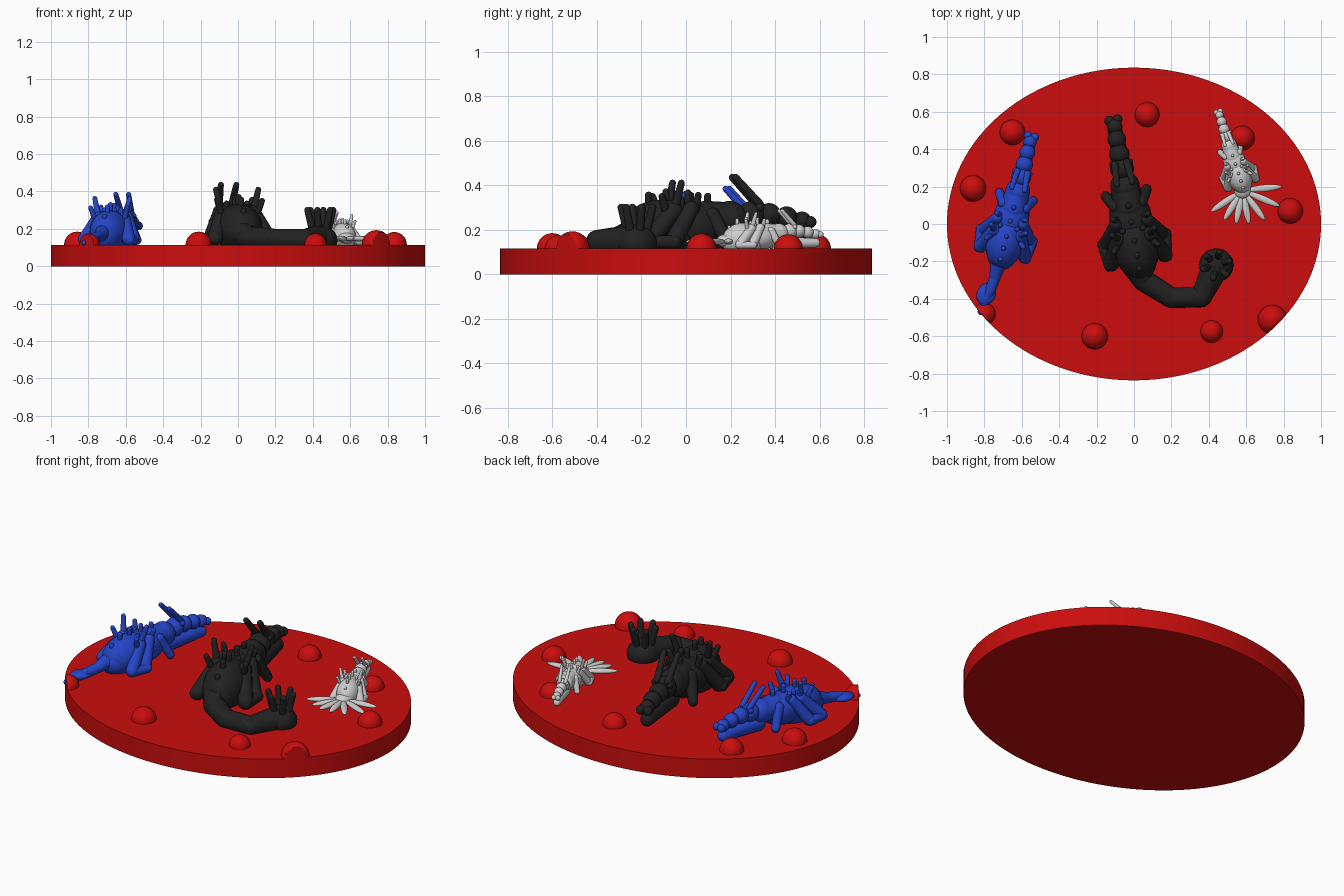
import bpy, bmesh, math
from mathutils import Vector, Matrix

cube = bpy.data.objects.get("Cube")
if cube:
    bpy.data.objects.remove(cube)

TOP, RX, RY = 0.115, 1.0, 0.836


def material(name, rgb):
    m = bpy.data.materials.new(name)
    m.use_nodes = True
    m.diffuse_color = (*rgb, 1)
    m.node_tree.nodes["Principled BSDF"].inputs["Base Color"].default_value = (*rgb, 1)
    return m


RED = material("red", (0.6, 0.004, 0.004))
BLACK = material("black", (0.016, 0.016, 0.016))
BLUE = material("blue", (0.018, 0.06, 0.58))
WHITE = material("white", (0.62, 0.62, 0.62))


def finish(name, bm, mat, matrix=Matrix()):
    bm.transform(matrix)
    mesh = bpy.data.meshes.new(name)
    bm.to_mesh(mesh)
    bm.free()
    obj = bpy.data.objects.new(name, mesh)
    bpy.context.collection.objects.link(obj)
    mesh.materials.append(mat)
    bpy.ops.object.select_all(action="DESELECT")
    obj.select_set(True)
    bpy.context.view_layer.objects.active = obj
    bpy.ops.object.shade_smooth_by_angle(angle=math.radians(40))
    return obj


def ball(bm, pos, size, turn=0.0):
    size = size if isinstance(size, tuple) else (size,) * 3
    m = Matrix.LocRotScale(Vector(pos), Matrix.Rotation(turn, 3, "Z"), Vector(size))
    bmesh.ops.create_uvsphere(bm, u_segments=20, v_segments=12, radius=1, matrix=m)


def rod(bm, a, b, ra, rb=None):
    """Tapered rod with rounded ends."""
    rb = ra if rb is None else rb
    a, b = Vector(a), Vector(b)
    rot = (b - a).to_track_quat("Z", "Y").to_matrix().to_4x4()
    bmesh.ops.create_cone(bm, segments=20, radius1=ra, radius2=rb, depth=(b - a).length,
                          cap_ends=True, matrix=Matrix.Translation((a + b) / 2) @ rot)
    ball(bm, a, ra)
    ball(bm, b, rb)


def chain(bm, points, radii):
    for i in range(len(points) - 1):
        rod(bm, points[i], points[i + 1], radii[i], radii[i + 1])


# Oval base
bm = bmesh.new()
bmesh.ops.create_cone(bm, segments=128, radius1=1, radius2=1, depth=TOP, cap_ends=True,
                      matrix=Matrix.Translation((0, 0, TOP / 2)) @ Matrix.Diagonal((RX, RY, 1, 1)))
finish("oval_base", bm, RED)

# Red domes, trimmed to the rim
domes = [(-.65, .49, .068), (-.86, .19, .07), (.07, .585, .066), (.58, .46, .065), (.835, .07, .068),
         (.74, -.51, .078), (.415, -.575, .06), (-.21, -.6, .07), (-.8, -.48, .06)]
for x, y, r in domes:
    bm = bmesh.new()
    bmesh.ops.create_uvsphere(bm, u_segments=32, v_segments=16, radius=r,
                              matrix=Matrix.Translation((x, y, TOP)))
    low = [v for v in bm.verts if v.co.z < TOP - 0.001]
    bmesh.ops.delete(bm, geom=low, context="VERTS")
    for v in bm.verts:
        d = math.hypot(v.co.x / RX, v.co.y / RY)
        if d > 1:
            v.co.x /= d
            v.co.y /= d
    finish("dome", bm, RED)


def beast(name, mat, x, y, heading, scale):
    """Crouching horned reptile, head toward local +y, standing on the base."""
    place = (Matrix.Translation((x, y, TOP)) @ Matrix.Rotation(math.radians(heading), 4, "Z")
             @ Matrix.Scale(scale, 4))

    # Torso
    bm = bmesh.new()
    ball(bm, (0, -.04, .08), (.125, .19, .14))
    ball(bm, (0, .1, .1), (.115, .16, .11))
    ball(bm, (0, -.12, .06), (.1, .12, .1))
    finish(name + "_torso", bm, mat, place)

    # Neck, head and snout
    bm = bmesh.new()
    rod(bm, (0, .16, .13), (0, .28, .13), .085, .078)
    for hy, hz, r in [(.27, .14, .075), (.37, .15, .064), (.45, .15, .055), (.53, .14, .05), (.6, .125, .042)]:
        ball(bm, (0, hy, hz), r)
    rod(bm, (0, .3, .05), (0, .6, .05), .052, .038)
    for s in (-1, 1):
        ball(bm, (s * .022, .635, .12), .027)
        ball(bm, (s * .045, .4, .185), .02)
    finish(name + "_head", bm, mat, place)

    # Horns and shoulder spikes
    bm = bmesh.new()
    for s in (-1, 1):
        rod(bm, (s * .033, .4, .2), (s * .042, .29, .32), .02, .016)
        rod(bm, (s * .08, .0, .16), (s * .115, .03, .295), .022, .015)
        rod(bm, (s * .09, -.03, .14), (s * .12, -.06, .235), .02, .015)
        rod(bm, (s * .07, .1, .16), (s * .095, .11, .24), .02, .015)
    finish(name + "_horns", bm, mat, place)

    # Pegs along the back
    bm = bmesh.new()
    for px, py, pz in [(0, .17, .235), (0, .08, .25), (0, -.02, .255), (0, -.1, .24), (0, -.17, .18),
                       (.055, .04, .22), (-.055, .04, .22)]:
        rod(bm, (px, py, pz - .08), (px, py, pz), .016)
    finish(name + "_back_pegs", bm, mat, place)

    # Legs and feet
    for side, s in (("left", 1), ("right", -1)):
        bm = bmesh.new()
        rod(bm, (s * .145, -.12, .035), (s * .085, .0, .17), .042, .04)
        rod(bm, (s * .15, -.01, .035), (s * .085, .08, .18), .04, .035)
        rod(bm, (s * .155, -.13, .03), (s * .17, -.01, .03), .03)
        rod(bm, (s * .07, .18, .15), (s * .11, .24, .03), .035, .028)
        finish(f"{name}_{side}_legs", bm, mat, place)


beast("black_beast", BLACK, 0, -.07, 10, 1)
beast("blue_beast", BLUE, -.678, -.05, -14, .84)
beast("white_beast", WHITE, .555, .28, 18, .53)

# Black tail bending round to an upright clawed club
bm = bmesh.new()
chain(bm, [(0, -.2, .19), (.05, -.3, .155), (.2, -.395, .145), (.36, -.39, .145), (.44, -.22, .15)],
      [.08, .06, .055, .055, .075])
ball(bm, (.44, -.22, .14), (.092, .09, .08))
finish("black_tail", bm, BLACK)
bm = bmesh.new()
for i in range(6):
    a = math.tau * i / 6 + .3
    c, s = math.cos(a), math.sin(a)
    rod(bm, (.44 + .04 * c, -.22 + .04 * s, .18), (.44 + .072 * c, -.22 + .072 * s, .3), .02, .017)
finish("black_tail_claws", bm, BLACK)

# Blue tail with a pointed paddle
bm = bmesh.new()
chain(bm, [(-.71, -.16, .19), (-.745, -.29, .16), (-.77, -.36, .15), (-.82, -.47, .125)],
      [.052, .03, .028, .016])
ball(bm, (-.79, -.375, .145), (.05, .062, .022), -.5)
finish("blue_tail", bm, BLUE)

# White tail: a fan of slim petals
bm = bmesh.new()
root = Vector((.58, .18, .15))
for tip in [(.41, .065), (.48, .02), (.545, 0), (.615, 0), (.7, .02), (.78, .095), (.79, .2)]:
    end = Vector((*tip, .145))
    d = end - root
    ball(bm, root + d * .55, (d.length * .45, .019, .014), math.atan2(d.y, d.x))
ball(bm, root, (.045, .045, .03))
finish("white_tail_fan", bm, WHITE)
